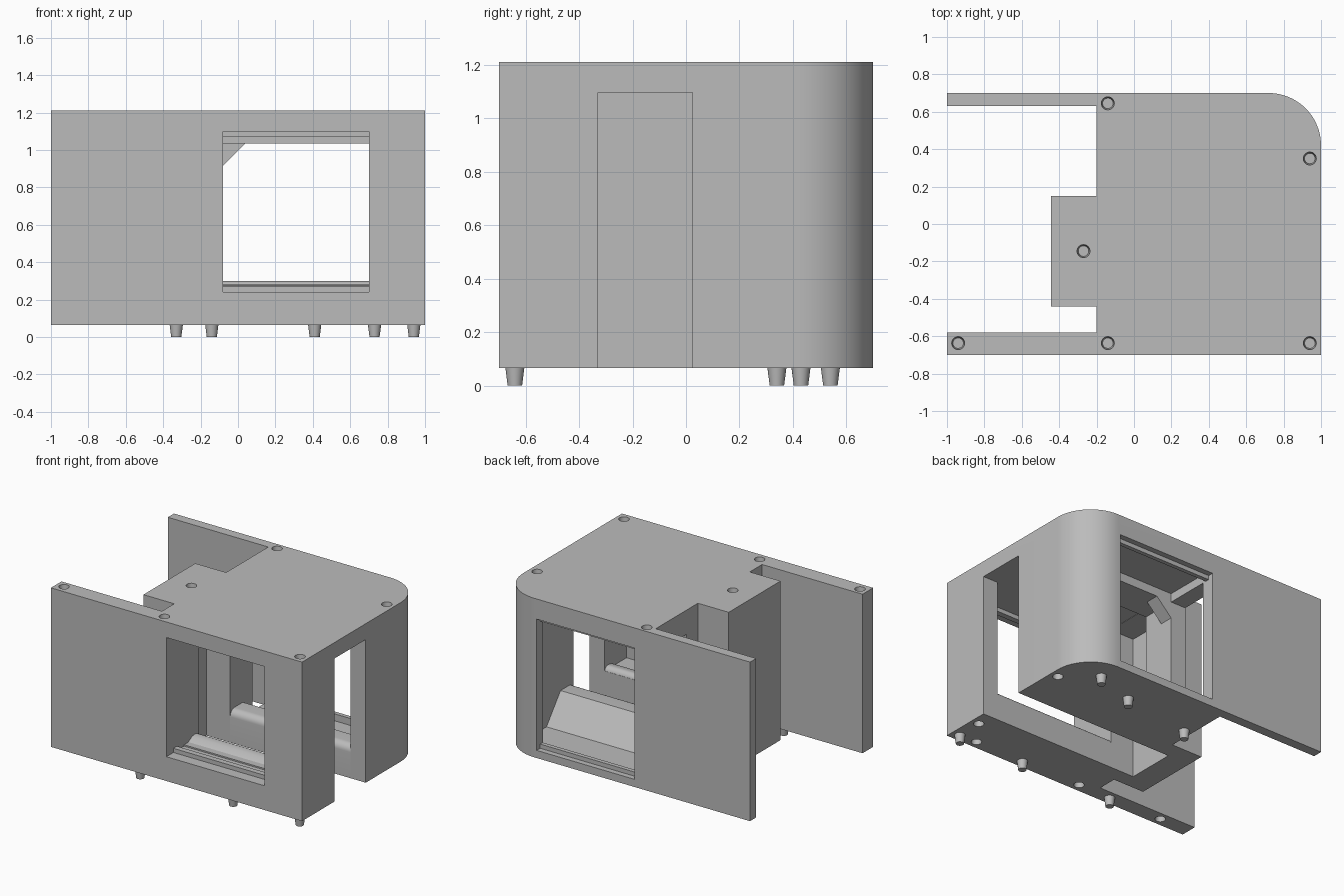
import bpy, bmesh, math

cube = bpy.data.objects.get("Cube")
if cube:
    bpy.data.objects.remove(cube, do_unlink=True)

grey = bpy.data.materials.new("plain grey")
grey.use_nodes = True
COLOR = (0.5, 0.5, 0.5, 1)
grey.diffuse_color = COLOR
grey.node_tree.nodes["Principled BSDF"].inputs["Base Color"].default_value = COLOR

BASE, TOP = 0.065, 1.21
WIN_L, WIN_R = -0.08, 0.70      # window sides
IN_R = 0.88                     # inner face of the side wall
SLOT_F, SLOT_B = -0.33, 0.025   # doorway slot


def finish(name, bm):
    bmesh.ops.recalc_face_normals(bm, faces=bm.faces)
    mesh = bpy.data.meshes.new(name)
    bm.to_mesh(mesh)
    bm.free()
    mesh.materials.append(grey)
    obj = bpy.data.objects.new(name, mesh)
    bpy.context.collection.objects.link(obj)
    return obj


def prism(name, points, lo, hi, axis="z"):
    """Extrude a 2D outline along z (x,y points), x (y,z points) or y (x,z points)."""
    place = {"z": lambda a, b, d: (a, b, d),
             "x": lambda a, b, d: (d, a, b),
             "y": lambda a, b, d: (a, d, b)}[axis]
    bm = bmesh.new()
    face = bm.faces.new([bm.verts.new(place(a, b, lo)) for a, b in points])
    ext = bmesh.ops.extrude_face_region(bm, geom=[face])
    move = place(0, 0, hi - lo)
    bmesh.ops.translate(bm, vec=move,
                        verts=[v for v in ext["geom"] if isinstance(v, bmesh.types.BMVert)])
    return finish(name, bm)


def box(name, x, y, z):
    return prism(name, [(x[0], y[0]), (x[1], y[0]), (x[1], y[1]), (x[0], y[1])], *z)


def cone(name, x, y, z0, z1, r0, r1):
    ring = bmesh.new()
    bmesh.ops.create_cone(ring, cap_ends=True, segments=24, radius1=r0, radius2=r1, depth=z1 - z0)
    bmesh.ops.translate(ring, verts=ring.verts, vec=(x, y, (z0 + z1) / 2))
    return finish(name, ring)


def arc(cx, cy, r, a0, a1, n):
    return [(cx + r * math.cos(math.radians(a0 + (a1 - a0) * i / n)),
             cy + r * math.sin(math.radians(a0 + (a1 - a0) * i / n))) for i in range(n + 1)]


def cut(obj, cutter):
    cutter.hide_render = True
    mod = obj.modifiers.new("cut", "BOOLEAN")
    mod.operation, mod.solver, mod.object = "DIFFERENCE", "EXACT", cutter
    bpy.context.view_layer.objects.active = obj
    bpy.ops.object.modifier_apply(modifier=mod.name)
    bpy.data.objects.remove(cutter, do_unlink=True)


def smooth(obj):
    bpy.ops.object.select_all(action="DESELECT")
    obj.select_set(True)
    bpy.context.view_layer.objects.active = obj
    bpy.ops.object.shade_smooth_by_angle(angle=math.radians(30))


# Outer body: block with two long side wings, a rear tab and one rounded corner
outline = [(-1, -0.7), (1, -0.7)] + arc(0.72, 0.42, 0.28, 0, 90, 20) + [
    (-1, 0.7), (-1, 0.63), (-0.2, 0.63), (-0.2, 0.15), (-0.445, 0.15),
    (-0.445, -0.44), (-0.2, -0.44), (-0.2, -0.58), (-1, -0.58)]
body = prism("body", outline, BASE, TOP)

# Inner room, front half with a higher floor
cut(body, box("front_room", (WIN_L, IN_R), (-0.58, -0.15), (0.25, 1.097)))
room = [(WIN_L, -0.15), (IN_R, -0.15)] + arc(0.69, 0.44, 0.19, 0, 90, 8) + [(WIN_L, 0.63)]
cut(body, prism("back_room", room, 0.10, 1.097))

# Doorway slot, open at the bottom
cut(body, box("slot", (-0.27, 1.1), (SLOT_F, SLOT_B), (0, 1.095)))

# Windows and the rear passage
cut(body, box("front_window", (WIN_L, WIN_R), (-0.8, -0.5), (0.24, 1.098)))
cut(body, box("back_window", (WIN_L, WIN_R), (0.6, 0.8), (0.12, 1.065)))
cut(body, box("passage", (-0.3, 0.0), (0.28, 0.60), (0.10, 1.035)))

# Sockets in the roof and underside
for x, y in [(-0.14, 0.645), (0.94, 0.35), (-0.27, -0.145),
             (-0.94, -0.637), (-0.14, -0.637), (0.94, -0.637)]:
    cut(body, cone("roof_socket", x, y, TOP - 0.065, TOP + 0.01, 0.028, 0.036))
for x, y in [(0.8, -0.64), (-0.07, -0.64), (-0.76, -0.64), (0.94, -0.45), (0.94, 0.35)]:
    cut(body, cone("base_socket", x, y, BASE - 0.01, BASE + 0.065, 0.036, 0.028))
smooth(body)

# Curbs beside the slot, rounded on the slot side
back_curb = [(SLOT_B, BASE + 0.001)] + arc(SLOT_B + 0.05, 0.25, 0.05, 180, 90, 8) + [
    (0.17, 0.30), (0.33, 0.10), (0.33, 0.08)]
smooth(prism("back_curb", back_curb, WIN_L, IN_R, "x"))
front_curb = [(-0.45, 0.24), (-0.45, 0.25), (-0.41, 0.275)] + arc(
    SLOT_F - 0.04, 0.24, 0.04, 90, 0, 8)
smooth(prism("front_curb", front_curb, WIN_L, IN_R, "x"))

# Ceiling beam and its corner brace
box("ceiling_beam", (WIN_L, IN_R), (SLOT_B, 0.28), (1.035, 1.10))
prism("corner_brace", [(WIN_L, 0.915), (0.04, 1.035), (WIN_L, 1.035)], 0.18, 0.28, "y")

# Narrow glazing lips inside the windows
for name, y, bottom, top in [("front", (-0.62, -0.58), 0.24, 1.098),
                             ("back", (0.63, 0.66), 0.12, 1.065)]:
    box(name + "_sill_lip", (WIN_L, WIN_R), y, (bottom, bottom + 0.03))
    box(name + "_top_lip", (WIN_L, WIN_R), y, (top - 0.03, top))

# Tapered pegs underneath
for x, y in [(0.94, -0.64), (0.41, -0.64), (-0.33, -0.64),
             (0.73, 0.54), (0.41, 0.43), (-0.14, 0.34)]:
    smooth(cone("peg", x, y, 0, BASE + 0.005, 0.027, 0.036))
